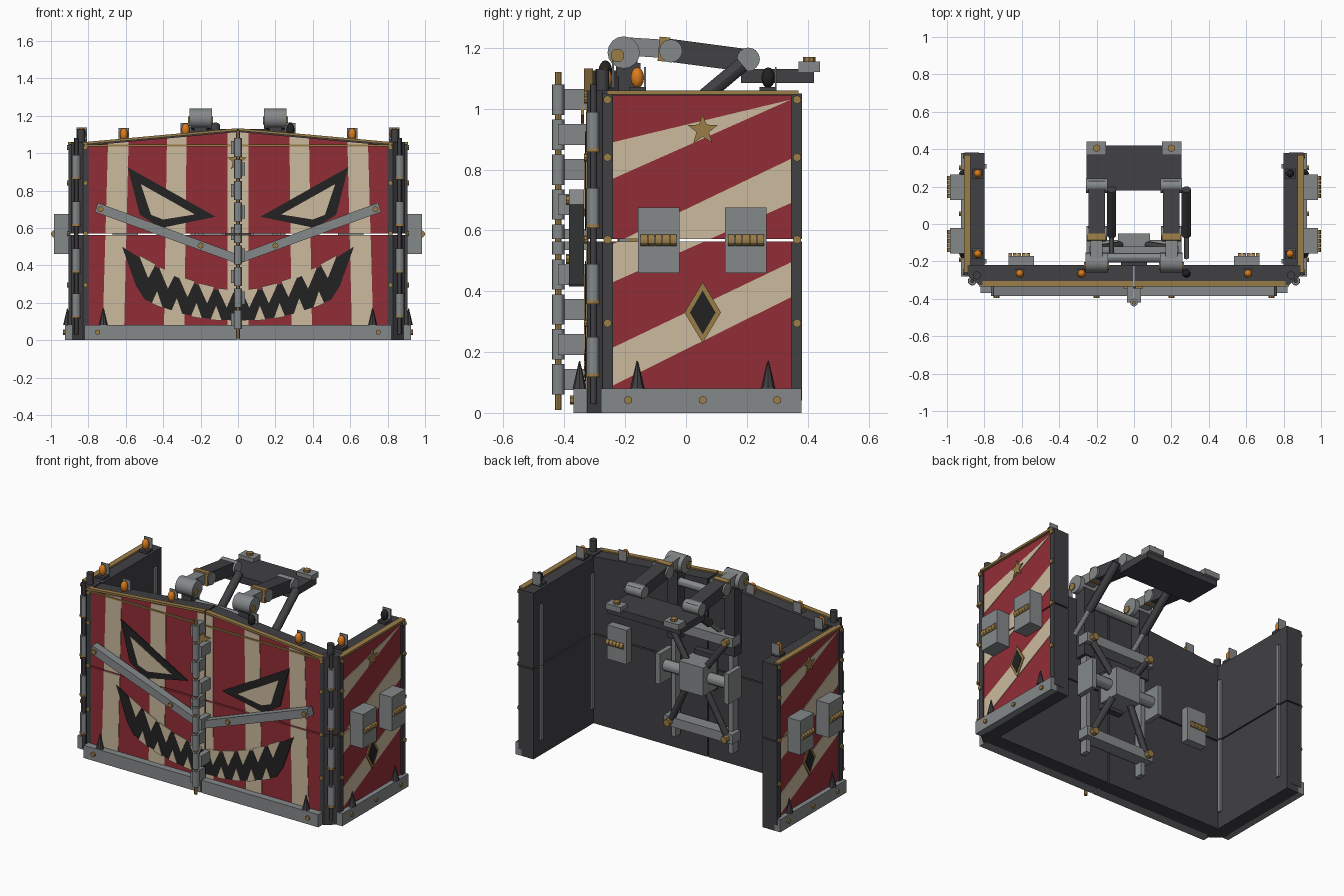
import bpy, bmesh, math
from mathutils import Vector, Matrix

if "Cube" in bpy.data.objects:
    bpy.data.objects.remove(bpy.data.objects["Cube"])

COLOURS = {"dark": (.052, .052, .058), "black": (.016, .016, .016), "red": (.29, .027, .037),
           "cream": (.60, .49, .34), "steel": (.235, .25, .255), "gold": (.33, .205, .065),
           "orange": (.70, .20, .012)}
MATS = {}
for key, c in COLOURS.items():
    MATS[key] = bpy.data.materials.new(key)
    MATS[key].diffuse_color = (*c, 1)
SEAM = (.563, .571)


def finish(name, bm, mat, cut=False, smooth=False):
    if cut:  # open the horizontal seam between upper and lower halves
        for z in SEAM:
            bmesh.ops.bisect_plane(bm, geom=bm.verts[:] + bm.edges[:] + bm.faces[:],
                                   plane_co=(0, 0, z), plane_no=(0, 0, 1))
        mid = [f for f in bm.faces if SEAM[0] - .001 < f.calc_center_median().z < SEAM[1] + .001]
        if mid:
            bmesh.ops.delete(bm, geom=mid, context='FACES')
            bmesh.ops.holes_fill(bm, edges=[e for e in bm.edges if e.is_boundary])
    bmesh.ops.recalc_face_normals(bm, faces=bm.faces[:])
    me = bpy.data.meshes.new(name)
    bm.to_mesh(me)
    bm.free()
    me.materials.append(MATS[mat])
    ob = bpy.data.objects.new(name, me)
    bpy.context.collection.objects.link(ob)
    if smooth:
        bpy.ops.object.select_all(action='DESELECT')
        ob.select_set(True)
        bpy.context.view_layer.objects.active = ob
        bpy.ops.object.shade_smooth_by_angle()
    return ob


def prism(name, pts, a, b, mat, axis='y', cut=False):
    """Extrude a 2D outline along an axis from a to b."""
    put = {'y': lambda p, d: (p[0], d, p[1]), 'x': lambda p, d: (d, p[0], p[1]),
           'z': lambda p, d: (p[0], p[1], d)}[axis]
    bm = bmesh.new()
    lo = [bm.verts.new(put(p, a)) for p in pts]
    hi = [bm.verts.new(put(p, b)) for p in pts]
    bm.faces.new(lo)
    bm.faces.new(hi)
    n = len(pts)
    for i in range(n):
        bm.faces.new((lo[i], lo[(i + 1) % n], hi[(i + 1) % n], hi[i]))
    return finish(name, bm, mat, cut)


def box(name, x, y, z, mat, cut=False):
    return prism(name, [(x[0], z[0]), (x[1], z[0]), (x[1], z[1]), (x[0], z[1])], y[0], y[1], mat, cut=cut)


def rod(name, p, q, r, mat, r2=None, n=12, cut=False):
    p, q = Vector(p), Vector(q)
    d = q - p
    m = Matrix.Translation((p + q) / 2) @ d.to_track_quat('Z', 'Y').to_matrix().to_4x4()
    bm = bmesh.new()
    bmesh.ops.create_cone(bm, cap_ends=True, segments=n, radius1=r, radius2=r if r2 is None else r2,
                          depth=d.length, matrix=m)
    return finish(name, bm, mat, cut, smooth=n > 8)


def beam(name, p, q, w, h, mat):
    """Rectangular bar in a plane of constant x, between two points."""
    d = (Vector(q) - Vector(p)).normalized()
    n = Vector((0, -d.z, d.y)) * h / 2
    c = [Vector(p) + n, Vector(p) - n, Vector(q) - n, Vector(q) + n]
    return prism(name, [(v.y, v.z) for v in c], p[0] - w / 2, p[0] + w / 2, mat, 'x')


def lamp(name, x, y, z, mat, s):
    box(name + "_base", (x - .028, x + .028), (y - .028, y + .028), (z - .045, z - .03), "dark")
    box(name + "_guard", (x - .028, x + .028), (y + .022, y + .028), (z - .04, z + .035), "steel")
    bm = bmesh.new()
    bmesh.ops.create_uvsphere(bm, u_segments=12, v_segments=8, radius=1,
                              matrix=Matrix.Translation((x, y, z)) @ Matrix.Diagonal((.022, .022, .034, 1)))
    finish(name, bm, mat, smooth=True)


def star(cx, cz, r):
    return [(cx + r * (1, .42)[i % 2] * math.sin(i * math.pi / 5),
             cz + r * (1, .42)[i % 2] * math.cos(i * math.pi / 5)) for i in range(10)]


def top(x):
    return 1.125 - .09 * x


def lip(x):  # upper edge of the grin
    return .25 + .10 * x + .5 * x * x


def floor_lip(x):  # lower edge of the grin
    return .105 + .52 * x ** 2.2


for s, side in ((1, "right"), (-1, "left")):
    def front(name, pts, a, b, mat, cut=True):
        prism(f"{side}_{name}", [(s * x, z) for x, z in pts], a, b, mat, cut=cut)

    def sbox(name, x, y, z, mat, cut=False):
        box(f"{side}_{name}", sorted((s * x[0], s * x[1])), y, z, mat, cut)

    def srod(name, p, q, r, mat, **k):
        rod(f"{side}_{name}", (s * p[0], *p[1:]), (s * q[0], *q[1:]), r, mat, **k)

    # front panel: core, painted sheet, stripes, trims
    front("front_core", [(.004, 0), (.82, 0), (.82, top(.82)), (.004, top(0))], -.31, -.22, "dark")
    front("front_sheet", [(.004, .08), (.80, .08), (.80, top(.8) - .01), (.004, top(0) - .01)], -.325, -.31, "red")
    for a, b in ((.004, .055), (.275, .38), (.585, .695)):
        front("front_stripe", [(a * 1.04, .08), (b * 1.04, .08), (b, top(b) - .012), (a, top(a) - .012)],
              -.328, -.324, "cream")
    front("front_top_trim", [(.004, top(0) - .005), (.83, top(.83) - .005), (.83, top(.83) + .008),
                             (.004, top(0) + .008)], -.335, -.305, "gold")
    front("front_cross_trim", [(.004, 1.036), (.82, 1.036), (.82, 1.046), (.004, 1.046)], -.334, -.32, "gold")
    sbox("front_kick_strip", (.004, .82), (-.37, -.305), (0, .08), "steel")
    # painted face: eyes, grin, teeth
    front("eye_outline", [(.59, .925), (.525, .67), (.41, .60), (.12, .66)], -.332, -.326, "black")
    front("eye_fill", [(.52, .835), (.465, .67), (.40, .645), (.23, .672)], -.335, -.331, "cream")
    xs = [.004, .1, .2, .3, .4, .5]
    front("grin", [(x, lip(x)) for x in xs] + [(.62, .5), (.545, .29)] +
          [(x, floor_lip(x)) for x in reversed(xs)], -.332, -.326, "black")
    for i in range(5):
        x = .065 + .105 * i
        front("upper_tooth", [(x - .045, lip(x - .045) + .015), (x + .045, lip(x + .045) + .012),
                              (x - .005, lip(x) - .085)], -.335, -.331, "cream")
        if i < 4:
            x += .052
            front("lower_tooth", [(x - .03, floor_lip(x - .03) - .004), (x + .03, floor_lip(x + .03) - .004),
                                  (x, floor_lip(x) + .075)], -.335, -.331, "cream")
    # slanted brace bars with bolts
    front("brace_bar", [(.02, .415), (.765, .685), (.75, .735), (.02, .465)], -.385, -.335, "steel", False)
    for x, z in ((.735, .70), (.20, .506)):
        srod("brace_bolt", (x, -.395, z), (x, -.38, z), .016, "gold", n=8)
    # corner post and corner hinge
    prism(side + "_corner_post", [(s * x, y) for x, y in ((.8, -.22), (.8, -.325), (.83, -.325),
          (.89, -.275), (.89, -.22))], 0, 1.06, "dark", 'z', True)
    srod("corner_pin", (.865, -.305, .03), (.865, -.305, 1.08), .011, "dark")
    srod("corner_pin_cap", (.84, -.275, 1.05), (.84, -.275, 1.13), .022, "dark")
    for z in (.13, .37, .62, .87):
        srod("corner_knuckle", (.865, -.305, z), (.865, -.305, z + .12), .022, "steel")
        srod("corner_collar", (.865, -.305, z - .012), (.865, -.305, z), .024, "gold")
    # side wall: core, frame posts, sheet, trim
    sbox("wall_core", (.80, .885), (-.26, .38), (0, 1.05), "dark", True)
    sbox("wall_sheet", (.885, .895), (-.24, .345), (.08, 1.045), "red", True)
    for y in ((-.275, -.24), (.345, .382)):
        sbox("wall_frame", (.83, .905), y, (.04, 1.05), "dark", True)
    sbox("wall_top_trim", (.875, .91), (-.26, .37), (1.047, 1.06), "gold")
    sbox("wall_kick_strip", (.885, .925), (-.28, .38), (0, .08), "steel")
    # slanted side stripes
    for pts in (((-.24, .77), (.345, 1.03), (-.24, .89)),
                ((-.24, .43), (.345, .69), (.345, .835), (-.24, .555)),
                ((-.24, .09), (.345, .38), (.345, .495), (-.24, .215))):
        prism(side + "_wall_stripe", [(y if s > 0 else .105 - y, z) for y, z in pts],
              s * .894, s * .898, "cream", 'x', True)
    prism(side + "_wall_star", star(.055, .93, .052), s * .896, s * .905, "gold", 'x')
    for w, h, d, m in ((.06, .1, .903, "gold"), (.042, .072, .907, "black")):
        prism(side + "_diamond_" + m, [(.055 - w, .33), (.055, .33 - h), (.055 + w, .33), (.055, .33 + h)],
              s * .896, s * d, m, 'x')
    # side boxes with coils
    for y in (-.09, .197):
        sbox("side_box", (.895, .985), (y - .068, y + .068), (.46, .675), "steel")
        for i in range(5):
            yy = y - .048 + .024 * i
            srod("coil", (.98, yy - .011, .568), (.98, yy + .011, .568), .02, "gold")
    # inner boxes on the rear of the front panel
    sbox("inner_box", (.535, .67), (-.22, -.17), (.46, .675), "steel")
    for i in range(5):
        x = .555 + .024 * i
        srod("inner_coil", (x, -.172, .568), (x + .021, -.172, .568), .018, "gold")
    # inner wall rails
    for y in (-.2, .31):
        sbox("inner_rail", (.788, .802), (y - .012, y + .012), (.1, .95), "steel", True)
    # bolts
    for z in (.295, .57, .84, 1.03):
        for y in (-.258, .365):
            srod("frame_bolt", (.90, y, z), (.915, y, z), .014, "gold", n=8)
        srod("edge_bolt", (.815, -.335, z), (.815, -.32, z), .013, "gold", n=8)
    for y in (-.19, .055, .30):
        srod("strip_bolt", (.92, y, .042), (.935, y, .042), .014, "gold", n=6)
    srod("front_strip_bolt", (.75, -.382, .042), (.75, -.365, .042), .015, "gold", n=6)
    # spikes on the kick strips
    for x, y in ((.72, -.35), (.912, -.16), (.912, .27)):
        srod("spike", (x, y, .08), (x, y, .17), .023, "dark", r2=.002, n=8)
    # lamps
    lamp(side + "_wall_front_lamp", s * .835, -.16, 1.102, "orange", s)
    lamp(side + "_wall_rear_lamp", s * .835, .27, 1.102, "black" if s > 0 else "orange", s)
    lamp(side + "_front_lamp", s * .61, -.265, 1.10, "orange", s)
    lamp(side + "_inner_lamp", s * .28, -.265, 1.125, "black" if s > 0 else "orange", s)

    # rear lift frame: uprights, lower guides, diagonal struts
    sbox("upright", (.165, .235), (-.22, -.15), (.72, 1.15), "dark")
    sbox("lower_guide", (.185, .215), (-.21, -.16), (.10, .74), "steel")
    for z, zb in ((.23, .49), (.80, .62)):
        srod("strut", (.19, -.13, z), (.06, -.11, zb), .02, "dark")
    srod("hub_shaft", (.08, -.12, .56), (.24, -.12, .56), .035, "steel")
    sbox("hub_flange", (.225, .255), (-.19, -.06), (.46, .65), "steel")
    for z in (.21, .82):
        srod("bar_bolt", (.2, -.135, z), (.2, -.09, z), .022, "gold", n=8)

    # folding arm: shoulder, link, boom, elbow, piston
    x = s * .2
    sbox("shoulder_bracket", (.165, .235), (-.23, -.16), (1.08, 1.16), "dark")
    rod(side + "_shoulder", (x - .06, -.205, 1.185), (x + .06, -.205, 1.185), .053, "steel", n=16)
    rod(side + "_shoulder_pin", (x - .066, -.225, 1.175), (x + .066, -.225, 1.175), .022, "gold")
    beam(side + "_link", (x, -.2, 1.205), (x, -.04, 1.195), .065, .06, "steel")
    beam(side + "_boom_clamp", (x, -.09, 1.197), (x, -.055, 1.194), .10, .08, "gold")
    rod(side + "_boom_joint", (x - .055, -.05, 1.19), (x + .055, -.05, 1.19), .038, "steel", n=16)
    beam(side + "_boom", (x, -.075, 1.195), (x, .225, 1.155), .088, .075, "dark")
    rod(side + "_elbow", (x - .057, .205, 1.163), (x + .057, .205, 1.163), .038, "steel", n=16)
    rod(side + "_piston_body", (x + .08, .185, 1.145), (x + .08, -.06, .94), .025, "dark")
    rod(side + "_piston_rod", (x + .08, -.06, .94), (x + .08, -.18, .84), .014, "steel")
    # platform corner mounts
    sbox("platform_mount", (.15, .255), (.37, .44), (1.12, 1.155), "steel")
    srod("platform_bolt", (.2, .405, 1.15), (.2, .405, 1.17), .02, "gold", n=8)

# rear frame centre parts
box("lift_hub", (-.085, .085), (-.19, -.05), (.47, .65), "steel")
box("hub_mount", (-.07, .07), (-.225, -.18), (.45, .68), "dark")
for z in (.21, .82):
    box("frame_crossbar", (-.24, .24), (-.20, -.12), (z - .03, z + .03), "steel")
rod("top_crossbar", (-.22, -.18, 1.08), (.22, -.18, 1.08), .026, "steel")
box("platform", (-.255, .255), (.18, .42), (1.085, 1.13), "dark")

# front centre hinge with alternating leaves
rod("hinge_pin", (0, -.42, .01), (0, -.42, 1.12), .01, "gold")
for i in range(9):
    z = .06 + .115 * i
    rod("hinge_knuckle", (0, -.42, z), (0, -.42, z + .10), .021, "steel", cut=True)
    x = (.003, .038) if i % 2 else (-.038, -.003)
    box("hinge_leaf", x, (-.42, -.325), (z + .015, z + .085), "steel", True)
prism("front_star", star(-.005, .96, .055), -.345, -.335, "gold")

for m in bpy.data.materials:
    if m.users and not m.is_grease_pencil:
        m.use_nodes = True
        m.node_tree.nodes["Principled BSDF"].inputs["Base Color"].default_value = m.diffuse_color
